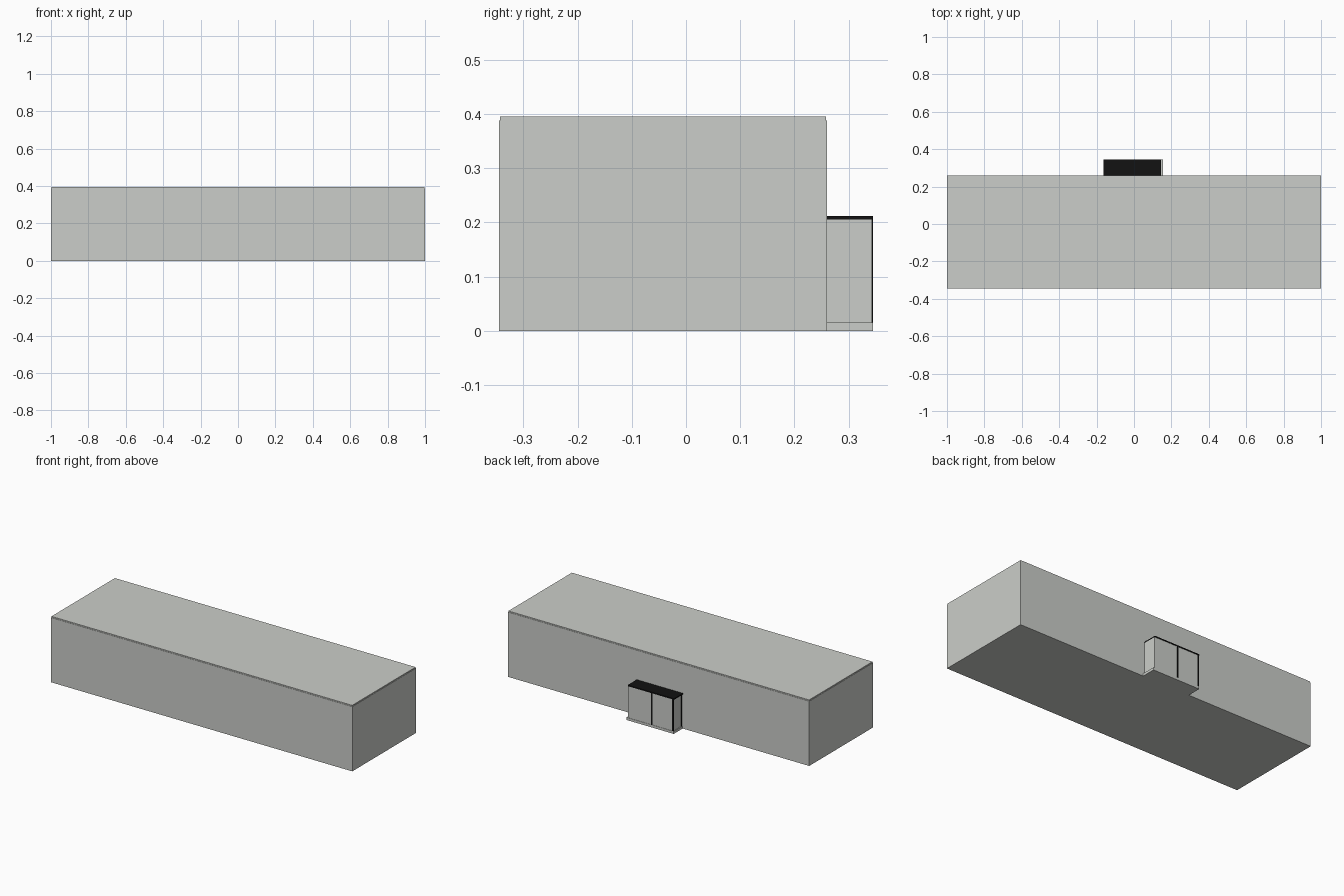
import bpy

if "Cube" in bpy.data.objects:
    bpy.data.objects.remove(bpy.data.objects["Cube"])


def material(name, rgb):
    m = bpy.data.materials.new(name)
    m.diffuse_color = (*rgb, 1.0)
    m.use_nodes = True
    m.node_tree.nodes["Principled BSDF"].inputs["Base Color"].default_value = m.diffuse_color
    return m


GREY = material("light grey", (0.60, 0.615, 0.585))
BLACK = material("black", (0.006, 0.006, 0.006))


def box(name, x, y, z, mat):
    """Axis-aligned box from its (min, max) ranges."""
    lo, hi = zip(x, y, z)
    bpy.ops.mesh.primitive_cube_add(size=1, location=[(a + b) / 2 for a, b in zip(lo, hi)])
    ob = bpy.context.object
    ob.name = name
    ob.scale = [b - a for a, b in zip(lo, hi)]
    bpy.ops.object.transform_apply(location=False, rotation=False, scale=True)
    ob.data.materials.append(mat)
    return ob


# main hall with a slightly inset roof slab
box("hall", (-1, 1), (-0.345, 0.26), (0, 0.388), GREY)
box("roof_slab", (-0.998, 0.998), (-0.343, 0.258), (0.388, 0.395), GREY)

# entrance porch on the back: step, enclosure and flat canopy
box("porch_step", (-0.16, 0.155), (0.26, 0.345), (0, 0.015), GREY)
box("porch_walls", (-0.156, 0.145), (0.26, 0.343), (0.015, 0.205), GREY)
box("porch_canopy", (-0.162, 0.145), (0.26, 0.345), (0.205, 0.212), BLACK)

# thin dark frame strips on the porch
for i, x in enumerate((-0.153, -0.014)):
    box(f"frame_strip_{i}", (x - 0.004, x + 0.004), (0.340, 0.345), (0.015, 0.205), BLACK)
box("side_frame_strip", (-0.158, -0.154), (0.262, 0.270), (0.015, 0.205), BLACK)
